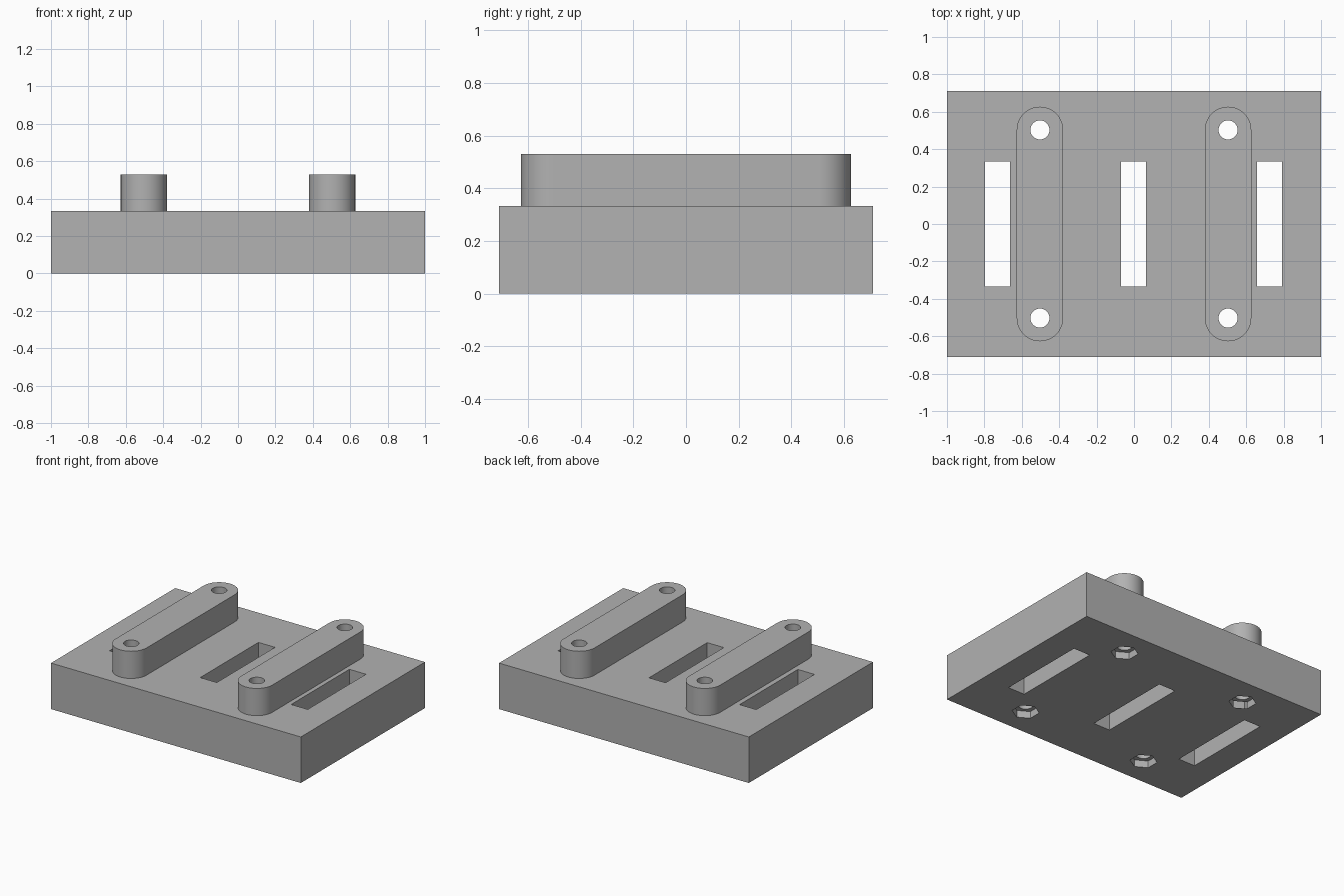
import bpy, bmesh, math
from mathutils import Vector

if "Cube" in bpy.data.objects:
    bpy.data.objects.remove(bpy.data.objects["Cube"])

BASE_TOP, BAR_TOP = 0.333, 0.53
HALF_X, HALF_Y = 1.0, 0.71
BAR_X, HOLE_Y = 0.503, 0.503
BAR_R, HOLE_R = 0.124, 0.051
NUT_R, NUT_DEPTH = 0.09, 0.05

grey = bpy.data.materials.new("plain grey")
grey.use_nodes = True
colour = (0.445, 0.445, 0.445, 1)
grey.diffuse_color = colour
grey.node_tree.nodes["Principled BSDF"].inputs["Base Color"].default_value = colour


def prism(name, outline, z0, z1):
    """Extrude a flat outline from z0 up to z1."""
    bm = bmesh.new()
    face = bm.faces.new([bm.verts.new((x, y, z0)) for x, y in outline])
    top = bmesh.ops.extrude_face_region(bm, geom=[face])["geom"]
    verts = [v for v in top if isinstance(v, bmesh.types.BMVert)]
    bmesh.ops.translate(bm, verts=verts, vec=Vector((0, 0, z1 - z0)))
    bmesh.ops.recalc_face_normals(bm, faces=bm.faces)
    mesh = bpy.data.meshes.new(name)
    bm.to_mesh(mesh)
    bm.free()
    mesh.materials.append(grey)
    obj = bpy.data.objects.new(name, mesh)
    bpy.context.collection.objects.link(obj)
    return obj


def rect(cx, hx, hy):
    return [(cx - hx, -hy), (cx + hx, -hy), (cx + hx, hy), (cx - hx, hy)]


def arc(cx, cy, r, start, sweep, n, closed=False):
    steps = n if closed else n + 1
    angles = [start + sweep * i / n for i in range(steps)]
    return [(cx + r * math.cos(a), cy + r * math.sin(a)) for a in angles]


def circle(cx, cy, r, n):
    return arc(cx, cy, r, math.pi / 2, math.tau, n, True)


def cut(target, cutter):
    """Subtract the cutter, then discard it."""
    cutter.hide_render = True
    mod = target.modifiers.new("cut", "BOOLEAN")
    mod.operation, mod.solver, mod.object = "DIFFERENCE", "EXACT", cutter
    bpy.ops.object.select_all(action="DESELECT")
    bpy.context.view_layer.objects.active = target
    target.select_set(True)
    bpy.ops.object.modifier_apply(modifier=mod.name)
    bpy.data.objects.remove(cutter)


def smooth(obj):
    bpy.ops.object.select_all(action="DESELECT")
    bpy.context.view_layer.objects.active = obj
    obj.select_set(True)
    bpy.ops.object.shade_smooth_by_angle(angle=math.radians(30))


# Base plate with three through slots
base = prism("base_plate", rect(0, HALF_X, HALF_Y), 0, BASE_TOP)
for x in (-0.729, -0.003, 0.725):
    cut(base, prism("slot_cutter", rect(x, 0.0665, 0.333), -0.1, BASE_TOP + 0.1))

# Rounded bars, screw holes and hexagonal nut pockets
for side, x in (("right", -BAR_X), ("left", BAR_X)):
    ends = (arc(x, HOLE_Y, BAR_R, 0, math.pi, 32)
            + arc(x, -HOLE_Y, BAR_R, math.pi, math.pi, 32))
    bar = prism(side + "_bar", ends, BASE_TOP, BAR_TOP)
    for y in (-HOLE_Y, HOLE_Y):
        for part in (base, bar):
            cut(part, prism("hole_cutter", circle(x, y, HOLE_R, 48), -0.1, BAR_TOP + 0.1))
        cut(base, prism("nut_cutter", circle(x, y, NUT_R, 6), -0.1, NUT_DEPTH))
    smooth(bar)
smooth(base)
